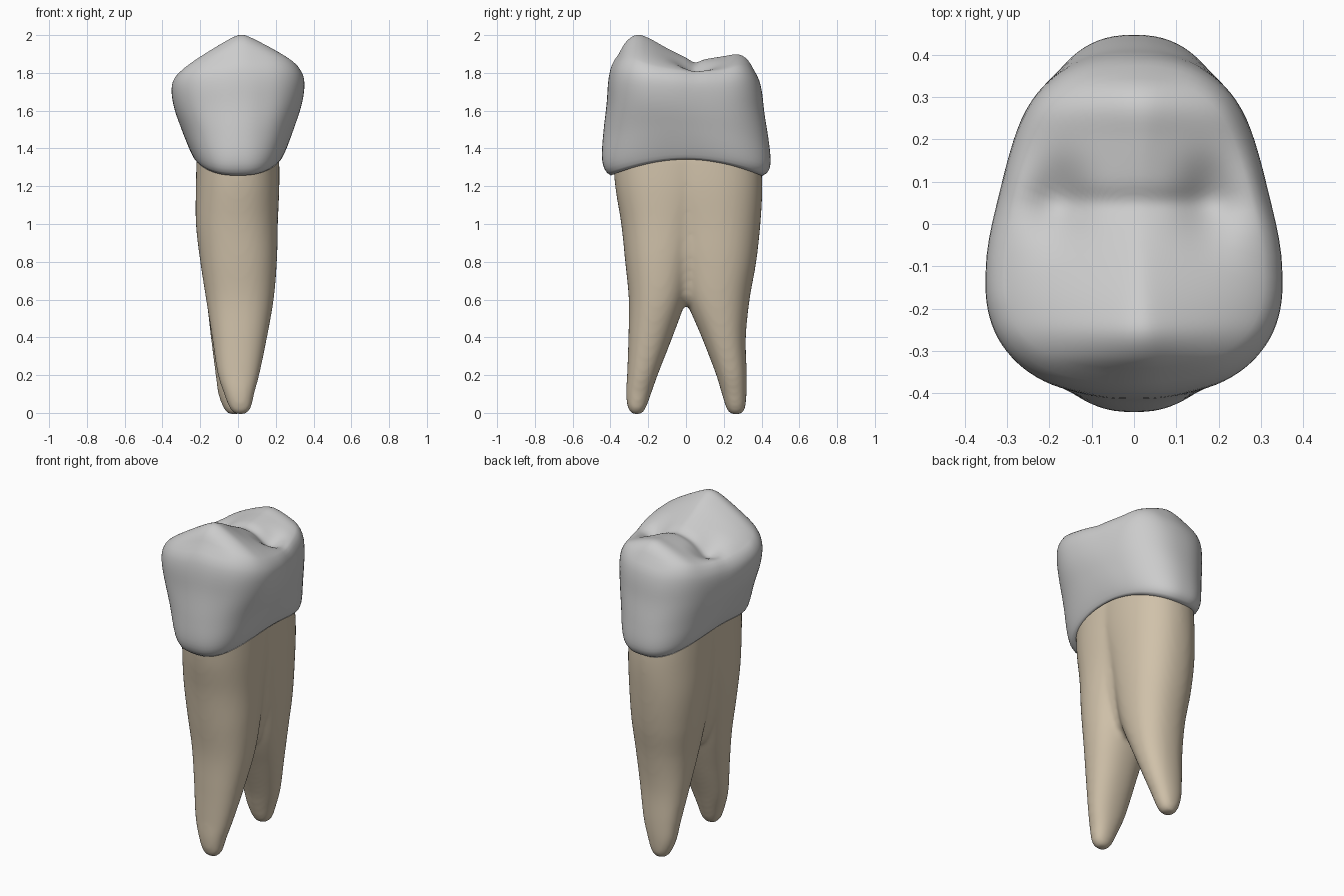
import bpy, bmesh
from math import sin, cos, pi, exp, sqrt

if "Cube" in bpy.data.objects:
    bpy.data.objects.remove(bpy.data.objects["Cube"])


def curve(table, u):
    """Smooth (Hermite) lookup in rows of (key, values...)."""
    if u <= table[0][0]:
        return table[0][1:]
    if u >= table[-1][0]:
        return table[-1][1:]
    i = max(k for k in range(len(table) - 1) if table[k][0] <= u)
    a, b = table[i], table[i + 1]
    p, q = table[max(i - 1, 0)], table[min(i + 2, len(table) - 1)]
    h = b[0] - a[0]
    t = (u - a[0]) / h
    out = []
    for k in range(1, len(a)):
        m0 = (b[k] - p[k]) / (b[0] - p[0]) * h
        m1 = (q[k] - a[k]) / (q[0] - a[0]) * h
        out.append((2*t**3 - 3*t*t + 1) * a[k] + (t**3 - 2*t*t + t) * m0
                   + (3*t*t - 2*t**3) * b[k] + (t**3 - t*t) * m1)
    return out


def oval(a, hw, yf, yb, yc, n):
    """Egg-shaped superellipse point at angle a."""
    c, s = cos(a), sin(a)
    x = hw * abs(c) ** (2 / n) * (1 if c > 0 else -1)
    y = abs(s) ** (2 / n)
    return x, (yc + (yb - yc) * y if s > 0 else yc + (yf - yc) * y)


def loft(bm, rings, cap_start=False):
    """Skin a list of rings, closing the last one."""
    vs = [[bm.verts.new(p) for p in r] for r in rings]
    n = len(vs[0])
    for r0, r1 in zip(vs, vs[1:]):
        for i in range(n):
            j = (i + 1) % n
            bm.faces.new((r0[i], r0[j], r1[j], r1[i]))
    bm.faces.new(vs[-1])
    if cap_start:
        bm.faces.new(vs[0][::-1])


def finish(bm, name):
    bmesh.ops.recalc_face_normals(bm, faces=bm.faces)
    for f in bm.faces:
        f.smooth = True
    me = bpy.data.meshes.new(name)
    bm.to_mesh(me)
    bm.free()
    ob = bpy.data.objects.new(name, me)
    bpy.context.collection.objects.link(ob)
    return ob


# Crown wall: fraction of height, half width, front y, back y, widest y, squareness
WALL = [(0, .226, -.40, .405, 0, 2.5), (.05, .24, -.43, .437, 0, 2.5),
        (.15, .262, -.445, .448, -.02, 2.4), (.35, .298, -.438, .437, -.06, 2.3),
        (.6, .337, -.42, .415, -.11, 2.35), (.8, .352, -.41, .402, -.13, 2.4),
        (.92, .345, -.39, .385, -.13, 2.45), (1, .32, -.355, .36, -.13, 2.5)]
# Biting surface along y: height at the middle and at the sides
BITE = [(-.36, 1.91, 1.82), (-.32, 1.97, 1.84), (-.26, 2.003, 1.85),
        (-.2, 1.985, 1.843), (-.1, 1.93, 1.825), (0, 1.88, 1.81),
        (.045, 1.862, 1.805), (.1, 1.872, 1.81), (.2, 1.888, 1.80),
        (.28, 1.9, 1.80), (.33, 1.875, 1.78), (.36, 1.83, 1.76)]


def wall(a, t):
    x, y = oval(a, *curve(WALL, t))
    # the crown narrows behind its middle
    u = min(max((y + .12) / .24, 0), 1)
    v = min(max((y - .15) / .2, 0), 1)
    return x * (1 - t * (.075 * u * u * (3 - 2 * u) - .06 * v * v * (3 - 2 * v))), y


def bite(x, y):
    mid, side = curve(BITE, y)
    f = min((sqrt((x - .015) ** 2 + .03 ** 2) - .03) / .27, 1.1)
    z = mid + (side - mid) * f + .04 * x
    # pits either side of the ridge joining the two cusps, and cross groove
    for px in (-.18, .18):
        z -= .05 * exp(-((x - px) / .07) ** 2 - ((y - .06) / .09) ** 2)
    z -= .008 * exp(-((y - .05) / .03) ** 2 - (x / .2) ** 4)
    return z


N = 96
angles = [2 * pi * i / N for i in range(N)]
rim = [wall(a, 1) for a in angles]


def margin(a):
    """Neck line: low at front and back, high at the sides."""
    return 1.338 - .087 * abs(wall(a, 0)[1] / .403) ** 1.9


lip = []
for a in angles:
    x, y = wall(a, 0)
    lip.append((x * .88, y * .9, margin(a) + .03))
rings = [lip]
M = 24
for k in range(M + 1):
    t = (k / M) ** 1.1
    ring = []
    for a, (rx, ry) in zip(angles, rim):
        x, y = wall(a, t)
        base = margin(a)
        top = bite(rx, ry) - .015
        # faint vertical hollows between the lobes of the front face
        d = .005 * sin(pi * t) * exp(-((abs(x) - .14) / .06) ** 2) * (y < 0) * abs(sin(a))
        ring.append((x, y + d, base + (top - base) * t))
    rings.append(ring)
for k in range(1, 25):
    s = 1 - k / 25
    rings.append([(x * s, -.02 + (y + .02) * s,
                   bite(x * s, -.02 + (y + .02) * s) - .015 * s ** 8)
                  for x, y in rim])
bm = bmesh.new()
loft(bm, rings)
crown = finish(bm, "crown")
sm = crown.modifiers.new("soften", 'SMOOTH')
sm.factor, sm.iterations = .4, 2

# Roots: height, centre x, half width, outer y, inner y
FRONT = [(-.008, 0.012, .03, -.285, -.235), (.02, .012, .055, -.307, -.215),
         (.1, .006, .08, -.317, -.185), (.2, .003, .11, -.312, -.15),
         (.4, .008, .146, -.305, -.072), (.6, .01, .179, -.303, .0),
         (.8, .003, .203, -.322, .05), (1, -.006, .217, -.343, .1),
         (1.2, -.002, .221, -.375, .17), (1.4, 0, .218, -.39, .22)]
BACK = [(-.008, -.02, .03, .295, .235), (.02, -.02, .055, .312, .215),
        (.1, -.02, .085, .321, .19), (.2, -.01, .109, .322, .16),
        (.4, 0, .144, .317, .083), (.6, .005, .172, .337, .0),
        (.8, 0, .198, .372, -.05), (1, -.004, .213, .394, -.1),
        (1.2, 0, .219, .404, -.17), (1.4, 0, .216, .392, -.22)]
# Web filling the groove between the roots
WEB = [(.57, .005, .07, -.03, .03), (.62, .004, .115, -.06, .06),
       (.8, 0, .168, -.1, .1), (1, -.003, .192, -.13, .13),
       (1.2, 0, .207, -.17, .17), (1.4, 0, .213, -.2, .2)]
bm = bmesh.new()
for table in (FRONT, BACK, WEB):
    rings = []
    z0 = table[0][0]
    for k in range(61):
        z = z0 + (1.37 - z0) * (k / 60) ** 1.3
        cx, hw, yo, yi = curve(table, z)
        lo, hi = min(yo, yi), max(yo, yi)
        ring = []
        for i in range(48):
            x, y = oval(2 * pi * i / 48, hw, lo, hi, (lo + hi) / 2, 2.2)
            ring.append((cx + x, y, z))
        rings.append(ring)
    loft(bm, rings, True)
root = finish(bm, "root")
# Fuse the roots into one trunk with a soft fork
rm = root.modifiers.new("fuse", 'REMESH')
rm.mode, rm.voxel_size, rm.use_smooth_shade = 'VOXEL', .013, True
sm = root.modifiers.new("soften", 'SMOOTH')
sm.factor, sm.iterations = .5, 14

mat = bpy.data.materials.new("root_beige")
mat.diffuse_color = (.63, .535, .40, 1)
mat.use_nodes = True
mat.node_tree.nodes["Principled BSDF"].inputs["Base Color"].default_value = mat.diffuse_color
root.data.materials.append(mat)
